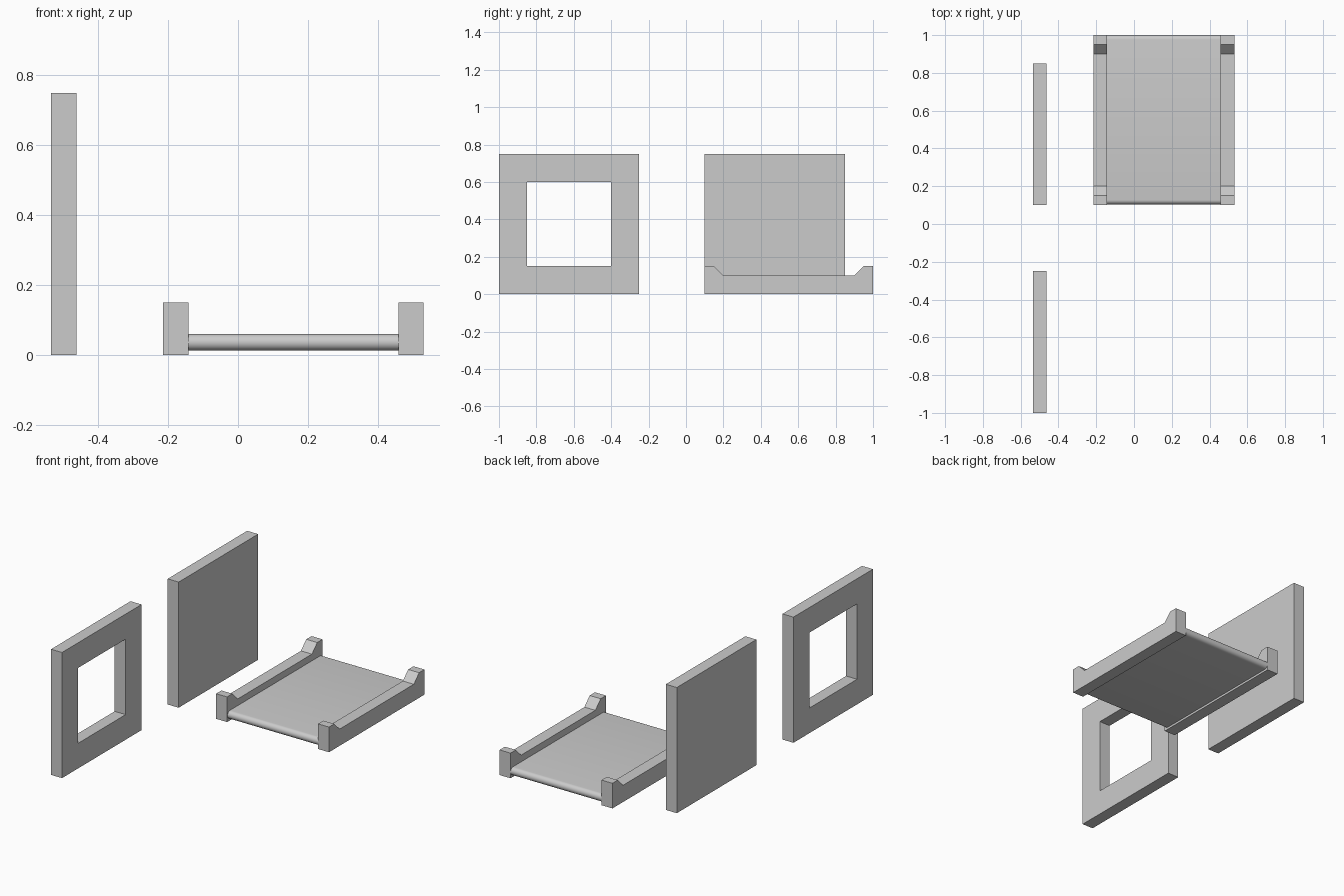
import bpy, bmesh, math

if "Cube" in bpy.data.objects:
    bpy.data.objects.remove(bpy.data.objects["Cube"])

THICK = 0.0725  # thickness of panels and rails along x


def extrude_profile(name, profile, x0, x1):
    """Extrude a closed (y, z) profile from x0 to x1."""
    bm = bmesh.new()
    face = bm.faces.new([bm.verts.new((x0, y, z)) for y, z in profile])
    res = bmesh.ops.extrude_face_region(bm, geom=[face])
    verts = [g for g in res["geom"] if isinstance(g, bmesh.types.BMVert)]
    bmesh.ops.translate(bm, verts=verts, vec=(x1 - x0, 0, 0))
    bmesh.ops.recalc_face_normals(bm, faces=bm.faces)
    mesh = bpy.data.meshes.new(name)
    bm.to_mesh(mesh)
    bm.free()
    obj = bpy.data.objects.new(name, mesh)
    bpy.context.collection.objects.link(obj)
    return obj


def rect(y0, y1, z0, z1):
    return [(y0, z0), (y1, z0), (y1, z1), (y0, z1)]


def window_frame(name, outer, inner, x0, x1):
    """Rectangular frame with a clean mitred rim."""
    bm = bmesh.new()
    rings = [[bm.verts.new((x, y, z)) for y, z in ring]
             for x, ring in ((x0, outer), (x1, outer), (x1, inner), (x0, inner))]
    for a in range(4):
        b = (a + 1) % 4
        for i in range(4):
            j = (i + 1) % 4
            bm.faces.new((rings[a][i], rings[a][j], rings[b][j], rings[b][i]))
    bmesh.ops.recalc_face_normals(bm, faces=bm.faces)
    mesh = bpy.data.meshes.new(name)
    bm.to_mesh(mesh)
    bm.free()
    obj = bpy.data.objects.new(name, mesh)
    bpy.context.collection.objects.link(obj)
    return obj


# Upright panels: one with a window, one solid
px = -0.5345
window_frame("window_panel", rect(-1, -0.25, 0, 0.75),
             rect(-0.85, -0.4, 0.15, 0.6), px, px + THICK)
extrude_profile("solid_panel", rect(0.1, 0.85, 0, 0.75), px, px + THICK)

# Side rails with raised, chamfered ends
rail = [(0.1, 0), (1, 0), (1, 0.15), (0.95, 0.15),
        (0.9, 0.1), (0.2, 0.1), (0.15, 0.15), (0.1, 0.15)]
left, right = -0.2145, 0.4585
extrude_profile("left_rail", rail, left, left + THICK)
extrude_profile("right_rail", rail, right, right + THICK)

# Bed plate with rounded front and back edges
r, zc, steps = 0.0235, 0.0365, 12
bed = []
for centre, start in ((1 - r, -90), (0.104 + r, 90)):
    for i in range(steps + 1):
        a = math.radians(start + 180 * i / steps)
        bed.append((centre + r * math.cos(a), zc + r * math.sin(a)))
plate = extrude_profile("bed_plate", bed, left + THICK, right)
bpy.context.view_layer.objects.active = plate
plate.select_set(True)
bpy.ops.object.shade_smooth_by_angle(angle=math.radians(30))
